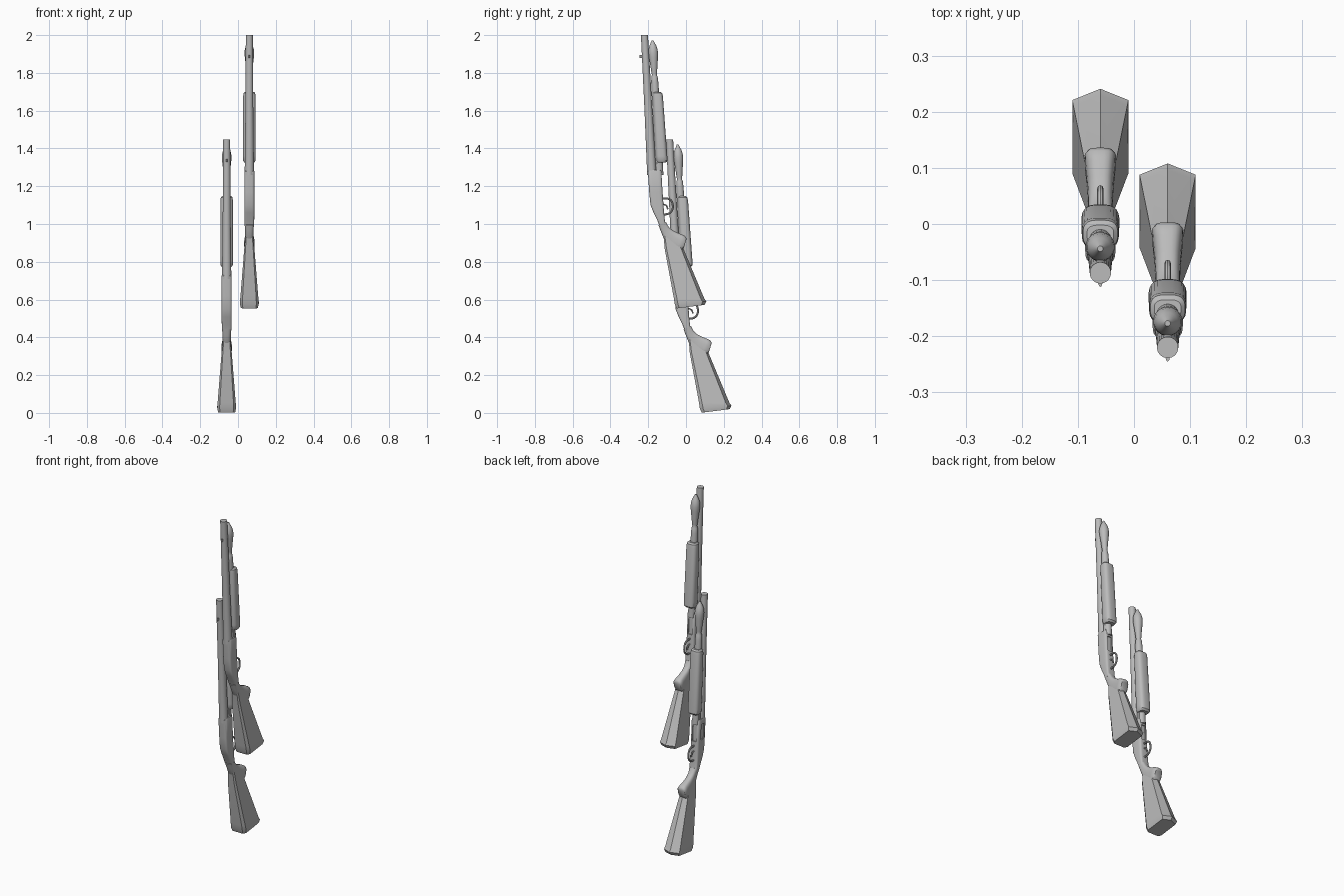
import bpy, bmesh, math
from mathutils import Vector

cube = bpy.data.objects.get("Cube")
if cube:
    bpy.data.objects.remove(cube, do_unlink=True)

grey = bpy.data.materials.new("plain grey")
grey.use_nodes = True
grey.diffuse_color = (0.5, 0.5, 0.5, 1)
grey.node_tree.nodes["Principled BSDF"].inputs["Base Color"].default_value = (0.5, 0.5, 0.5, 1)


def outline(count, power):
    """Rounded outline: u runs across (-1..1), v from front to back (0..1)."""
    pts = []
    for i in range(count):
        a = math.tau * (i + 0.5) / count
        c, s = math.cos(a), math.sin(a)
        u = math.copysign(abs(c) ** (2 / power), c)
        v = math.copysign(abs(s) ** (2 / power), s)
        pts.append((u, 0.5 + v / 2))
    return pts


ROUND = outline(24, 2)
SOFT = outline(24, 3)
BOXY = outline(24, 5)
STOCK = [(-.75, 0), (.75, 0), (1, .1), (1, .88), (0, 1), (-1, .88), (-1, .1)]


def activate(ob):
    bpy.ops.object.select_all(action='DESELECT')
    ob.select_set(True)
    bpy.context.view_layer.objects.active = ob


def finish(ob, angle=35):
    ob.data.materials.clear()
    ob.data.materials.append(grey)
    activate(ob)
    bpy.ops.object.shade_smooth_by_angle(angle=math.radians(angle))
    return ob


def loft(name, profile, sections, origin, x=0.0, angle=35):
    """Skin sections, each (front y, front z, back y, back z, half width)."""
    bm = bmesh.new()
    rings = []
    for fy, fz, by, bz, hw in sections:
        rings.append([bm.verts.new((x + u * hw, fy + (by - fy) * v, fz + (bz - fz) * v))
                      for u, v in profile])
    n = len(profile)
    for a, b in zip(rings, rings[1:]):
        for i in range(n):
            j = (i + 1) % n
            bm.faces.new((a[i], a[j], b[j], b[i]))
    bm.faces.new(rings[0])
    bm.faces.new(rings[-1])
    bmesh.ops.recalc_face_normals(bm, faces=bm.faces)
    me = bpy.data.meshes.new(name)
    bm.to_mesh(me)
    bm.free()
    ob = bpy.data.objects.new(name, me)
    ob.location = origin
    bpy.context.collection.objects.link(ob)
    return finish(ob, angle)


SLOPE = 0.053   # backward lean of the barrel


def turned(name, top_y, top_z, rings, origin, x=0.0):
    """Round part along the leaning axis, from (z, radius) pairs."""
    secs = []
    for z, r in rings:
        y = top_y + SLOPE * (top_z - z)
        secs.append((y - r, z, y + r, z, r))
    return loft(name, ROUND, secs, origin, x)


def level(rows):
    """Sections lying flat, from (z, front y, back y, half width)."""
    return [(f, z, b, z, w) for z, f, b, w in rows]


def wire(name, points, radius, origin):
    cu = bpy.data.curves.new(name, 'CURVE')
    cu.dimensions = '3D'
    cu.bevel_depth = radius
    cu.bevel_resolution = 2
    cu.use_fill_caps = True
    cu.resolution_u = 6
    sp = cu.splines.new('BEZIER')
    sp.bezier_points.add(len(points) - 1)
    for p, (y, z) in zip(sp.bezier_points, points):
        p.co = (0, y, z)
        p.handle_left_type = p.handle_right_type = 'AUTO'
    ob = bpy.data.objects.new(name, cu)
    ob.location = origin
    bpy.context.collection.objects.link(ob)
    activate(ob)
    bpy.ops.object.convert(target='MESH')
    return finish(bpy.context.view_layer.objects.active)


def cut_box(target, center, size, origin):
    """Sink a leaning rectangular recess into a part."""
    bpy.ops.mesh.primitive_cube_add(size=1, location=Vector(origin) + Vector(center),
                                    rotation=(math.atan(SLOPE), 0, 0))
    cutter = bpy.context.active_object
    cutter.scale = size
    cutter.hide_render = True
    mod = target.modifiers.new("recess", 'BOOLEAN')
    mod.operation = 'DIFFERENCE'
    mod.solver = 'EXACT'
    mod.object = cutter
    activate(target)
    bpy.ops.object.modifier_move_to_index(modifier=mod.name, index=0)
    bpy.ops.object.modifier_apply(modifier=mod.name)
    bpy.data.objects.remove(cutter, do_unlink=True)


def build(side, o):
    # barrel and front bead
    turned(side + "_barrel", -.22, 2.0, [(2.0, .019), (1.97, .019), (1.6, .021), (1.26, .025)], o)
    loft(side + "_bead_sight", ROUND, level([(1.895, -.245, -.225, .004),
                                             (1.88, -.245, -.225, .004)]), o)
    # magazine tube with teardrop cap
    turned(side + "_magazine_tube", -.177, 1.97,
           [(1.972, .005), (1.962, .009), (1.945, .018), (1.925, .024), (1.905, .026),
            (1.88, .024), (1.84, .019), (1.80, .015), (1.788, .013), (1.778, .017),
            (1.75, .019), (1.70, .02), (1.26, .02)], o)
    # sliding grip and its two action bars
    loft(side + "_fore_grip", SOFT, level([
        (1.70, -.168, -.135, .024), (1.693, -.176, -.126, .031), (1.675, -.177, -.122, .033),
        (1.36, -.161, -.099, .034), (1.335, -.159, -.098, .033), (1.325, -.152, -.106, .026)]), o)
    for x in (-.019, .019):
        loft(side + "_action_bar", BOXY, level([(1.36, -.157, -.14, .003),
                                                (1.26, -.152, -.135, .003)]), o, x)
    # receiver with ejection port on its right and loading port underneath
    rec = loft(side + "_receiver", BOXY, level([
        (1.285, -.197, -.133, .024), (1.278, -.202, -.13, .027), (1.17, -.195, -.124, .027),
        (1.10, -.188, -.119, .027), (1.06, -.172, -.116, .027), (1.02, -.152, -.112, .026),
        (.995, -.142, -.107, .025)]), o)
    cut_box(rec, (-.028, -.166, 1.21), (.014, .03, .09), o)
    cut_box(rec, (0, -.124, 1.205), (.026, .016, .09), o)
    # trigger and guard
    wire(side + "_trigger_guard", [(-.122, 1.135), (-.085, 1.13), (-.071, 1.105), (-.073, 1.075),
                                   (-.09, 1.056), (-.118, 1.05)], .0055, o)
    wire(side + "_trigger", [(-.122, 1.105), (-.105, 1.098), (-.096, 1.078)], .004, o)
    # hooked hand grip
    loft(side + "_hand_grip", SOFT, [
        (-.146, .995, -.106, 1.01, .026), (-.135, .965, -.092, .985, .022),
        (-.119, .925, -.072, .967, .022), (-.085, .875, -.045, .954, .024),
        (-.05, .86, -.018, .943, .027), (-.023, .86, -.002, .934, .028),
        (-.012, .872, .003, .922, .022)], o, angle=45)
    # flared shoulder stock
    loft(side + "_stock", STOCK, [
        (-.13, .98, -.095, .985, .018), (-.118, .935, -.055, .935, .021),
        (-.113, .87, -.014, .87, .027), (-.064, .605, .097, .605, .048),
        (-.06, .577, .108, .59, .05), (-.05, .553, .098, .572, .045)], o, angle=25)


# the left one stands higher, the right one lower and further back
build("left", (.06, 0, 0))
build("right", (-.06, .133, -.552))
